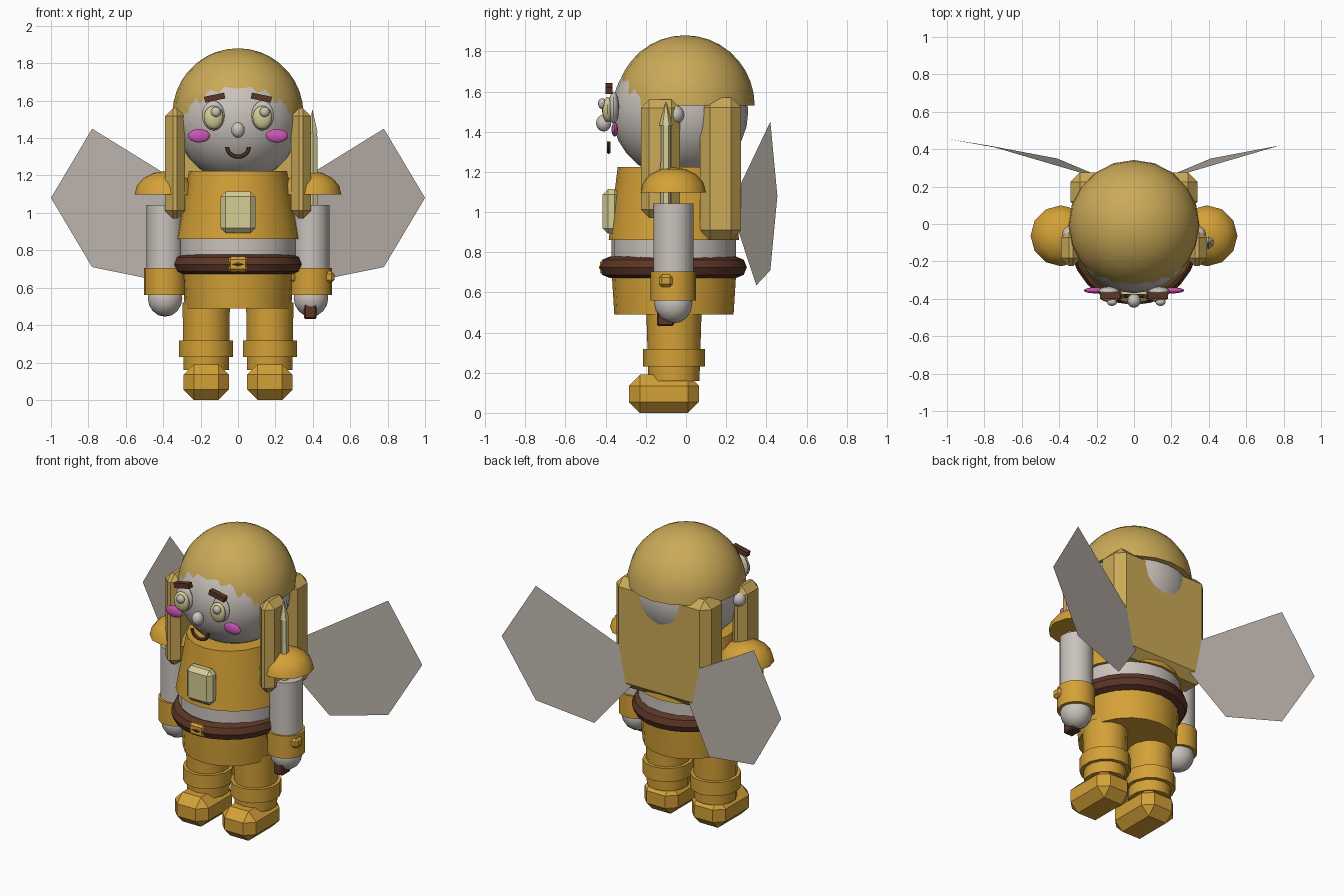
import bpy, bmesh, math
from mathutils import Vector

if "Cube" in bpy.data.objects:
    bpy.data.objects.remove(bpy.data.objects["Cube"])


def lin(c):
    c /= 255
    return c / 12.92 if c <= 0.04045 else ((c + 0.055) / 1.055) ** 2.4


def material(name, r, g, b):
    m = bpy.data.materials.new(name)
    m.diffuse_color = (lin(r), lin(g), lin(b), 1)
    m.use_nodes = True
    m.node_tree.nodes["Principled BSDF"].inputs["Base Color"].default_value = m.diffuse_color
    return m


GOLD = material("gold", 212, 161, 55)
HAIR = material("blond hair", 203, 170, 88)
PALE = material("pale grey", 202, 195, 188)
WING = material("wing grey", 190, 181, 173)
CREAM = material("cream", 214, 205, 150)
PINK = material("cheek pink", 205, 85, 180)
BROWN = material("dark brown", 92, 54, 38)


def finish(name, bm, mat, loc=(0, 0, 0), rot=(0, 0, 0), smooth=35):
    me = bpy.data.meshes.new(name)
    bmesh.ops.recalc_face_normals(bm, faces=bm.faces)
    bm.to_mesh(me)
    bm.free()
    me.materials.append(mat)
    ob = bpy.data.objects.new(name, me)
    bpy.context.collection.objects.link(ob)
    ob.location, ob.rotation_euler = loc, rot
    if smooth:
        bpy.ops.object.select_all(action='DESELECT')
        ob.select_set(True)
        bpy.context.view_layer.objects.active = ob
        bpy.ops.object.shade_smooth_by_angle(angle=math.radians(smooth))
    return ob


def ball(name, mat, loc, size, seg=16, rings=10, half=False, smooth=35):
    bm = bmesh.new()
    bmesh.ops.create_uvsphere(bm, u_segments=seg, v_segments=rings, radius=1)
    if half:  # keep the upper dome and close its underside
        geom = bm.verts[:] + bm.edges[:] + bm.faces[:]
        bmesh.ops.bisect_plane(bm, geom=geom, dist=1e-4, plane_co=(0, 0, 0),
                               plane_no=(0, 0, 1), clear_inner=True)
        bmesh.ops.holes_fill(bm, edges=[e for e in bm.edges if e.is_boundary])
    bmesh.ops.scale(bm, vec=Vector(size), verts=bm.verts)
    return finish(name, bm, mat, loc, smooth=smooth)


def tube(name, mat, x, y, z0, z1, r0, r1, seg=16):
    """Tapered elliptical drum; r0 and r1 are (rx, ry) at bottom and top."""
    bm = bmesh.new()
    bmesh.ops.create_cone(bm, cap_ends=True, segments=seg, radius1=1, radius2=1, depth=2)
    for v in bm.verts:
        r, z = (r1, z1) if v.co.z > 0 else (r0, z0)
        v.co = (v.co.x * r[0], v.co.y * r[1], z)
    return finish(name, bm, mat, (x, y, 0))


def box(name, mat, lo, hi, bevel=0.0, rot=(0, 0, 0)):
    lo, hi = Vector(lo), Vector(hi)
    bm = bmesh.new()
    bmesh.ops.create_cube(bm, size=1)
    bmesh.ops.scale(bm, vec=hi - lo, verts=bm.verts)
    if bevel:
        bmesh.ops.bevel(bm, geom=bm.edges[:], offset=bevel, segments=1,
                        affect='EDGES', profile=0.5)
    return finish(name, bm, mat, (lo + hi) / 2, rot, smooth=0)


def ring(name, mat, loc, rx, ry, minor, a0=0, a1=360, n=24, upright=False, m=8):
    """Elliptical torus or arc, lying flat or standing in the xz plane."""
    bm = bmesh.new()
    full = a1 - a0 == 360
    rows = []
    for i in range(n if full else n + 1):
        a = math.radians(a0 + (a1 - a0) * i / n)
        row = []
        for j in range(m):
            b = math.tau * j / m
            d, h = minor * math.cos(b), minor * math.sin(b)
            u, v = (rx + d) * math.cos(a), (ry + d) * math.sin(a)
            row.append(bm.verts.new((u, h, v) if upright else (u, v, h)))
        rows.append(row)
    for i in range(n):
        p, q = rows[i], rows[(i + 1) % len(rows)]
        for j in range(m):
            k = (j + 1) % m
            bm.faces.new((p[j], q[j], q[k], p[k]))
    if not full:
        bm.faces.new(rows[0])
        bm.faces.new(rows[-1])
    return finish(name, bm, mat, loc)


Y = -0.06  # body axis

# torso, belly, belt and hips
tube("tunic", GOLD, 0, Y, 0.86, 1.225, (0.335, 0.325), (0.262, 0.28), 20)
tube("belly", PALE, 0, Y, 0.70, 0.87, (0.315, 0.31), (0.315, 0.31), 20)
tube("hips", GOLD, 0, Y, 0.49, 0.73, (0.285, 0.297), (0.30, 0.312), 20)
ring("belt", BROWN, (0, -0.065, 0.725), 0.297, 0.315, 0.053)
box("belt_buckle", GOLD, (-0.052, -0.428, 0.687), (0.052, -0.33, 0.763), 0.012)
box("chest_plate", CREAM, (-0.093, -0.415, 0.892), (0.093, -0.33, 1.115), 0.027)

# head and hair
ball("head", PALE, (0, -0.03, 1.5), (0.335, 0.34, 0.335), 24, 14)
ball("hair_cap", HAIR, (0, -0.005, 1.53), (0.35, 0.347, 0.35), 20, 18 // 2 * 2, half=True)
box("back_hair", HAIR, (-0.34, 0.07, 0.86), (0.34, 0.275, 1.57), 0.05)

# face
ball("nose", PALE, (0, -0.41, 1.443), (0.036, 0.038, 0.042), 12, 8)
ring("mouth", BROWN, (0, -0.385, 1.352), 0.058, 0.052, 0.011, 180, 360, 10, True, 6)

for s, side in ((-1, "left"), (1, "right")):
    # facial features
    ball(side + "_eye_white", PALE, (s * 0.132, -0.36, 1.52), (0.06, 0.026, 0.08), 16, 10)
    ball(side + "_eye", CREAM, (s * 0.13, -0.39, 1.51), (0.052, 0.028, 0.063), 16, 10)
    ball(side + "_eye_glint", PALE, (s * 0.13 + 0.012, -0.418, 1.54), (0.027, 0.02, 0.027), 12, 8)
    ball(side + "_cheek", PINK, (s * 0.208, -0.355, 1.412), (0.06, 0.016, 0.036), 16, 8)
    ball(side + "_ear", PALE, (s * 0.34, -0.055, 1.485), (0.045, 0.045, 0.047), 12, 8)
    c = s * 0.125
    box(side + "_eyebrow", BROWN, (c - 0.055, -0.4, 1.6), (c + 0.055, -0.365, 1.632),
        rot=(0, s * math.radians(12), 0))

    # hair lock beside the face
    c = s * 0.337
    box(side + "_hair_lock", HAIR, (c - 0.053, -0.225, 0.97), (c + 0.053, -0.03, 1.56), 0.042)

    # arm
    c, ay = s * 0.39, -0.063
    ball(side + "_shoulder_pad", GOLD, (c, ay, 1.098), (0.163, 0.163, 0.125), 12, 8, half=True)
    tube(side + "_arm", PALE, c, ay, 0.60, 1.043, (0.098, 0.1), (0.098, 0.1), 16)
    tube(side + "_cuff", GOLD, c, ay, 0.56, 0.705, (0.112, 0.113), (0.112, 0.113), 16)
    ball(side + "_hand", PALE, (c, ay, 0.545), (0.095, 0.095, 0.1), 14, 8)

    # leg and boot
    c = s * 0.17
    tube(side + "_leg", GOLD, c, Y, 0.16, 0.52, (0.124, 0.127), (0.13, 0.138), 14)
    tube(side + "_boot_cuff", GOLD, c, Y, 0.23, 0.318, (0.148, 0.154), (0.148, 0.154), 14)
    box(side + "_boot", GOLD, (c - 0.121, -0.285, 0), (c + 0.121, 0.065, 0.19), 0.055)

    # thin wing sheet
    bm = bmesh.new()
    outline = ((0.10, 0.22, 1.03), (0.41, 0.35, 0.635), (0.78, 0.42, 0.71),
               (1.0, 0.455, 1.08), (0.78, 0.42, 1.45))
    bm.faces.new([bm.verts.new((s * x, y, z)) for x, y, z in outline])
    finish(side + "_wing", bm, WING, smooth=0)

# sword held upright in the right hand
box("sword_grip", BROWN, (0.352, -0.145, 0.432), (0.42, -0.06, 0.64), 0.008)
box("sword_guard", GOLD, (0.285, -0.135, 0.627), (0.515, -0.065, 0.688), 0.015)
tube("sword_blade", CREAM, 0.402, -0.1, 0.68, 1.43, (0.028, 0.028), (0.025, 0.025), 6)
tube("sword_tip", CREAM, 0.398, -0.1, 1.43, 1.55, (0.032, 0.034), (0.001, 0.001), 6)
